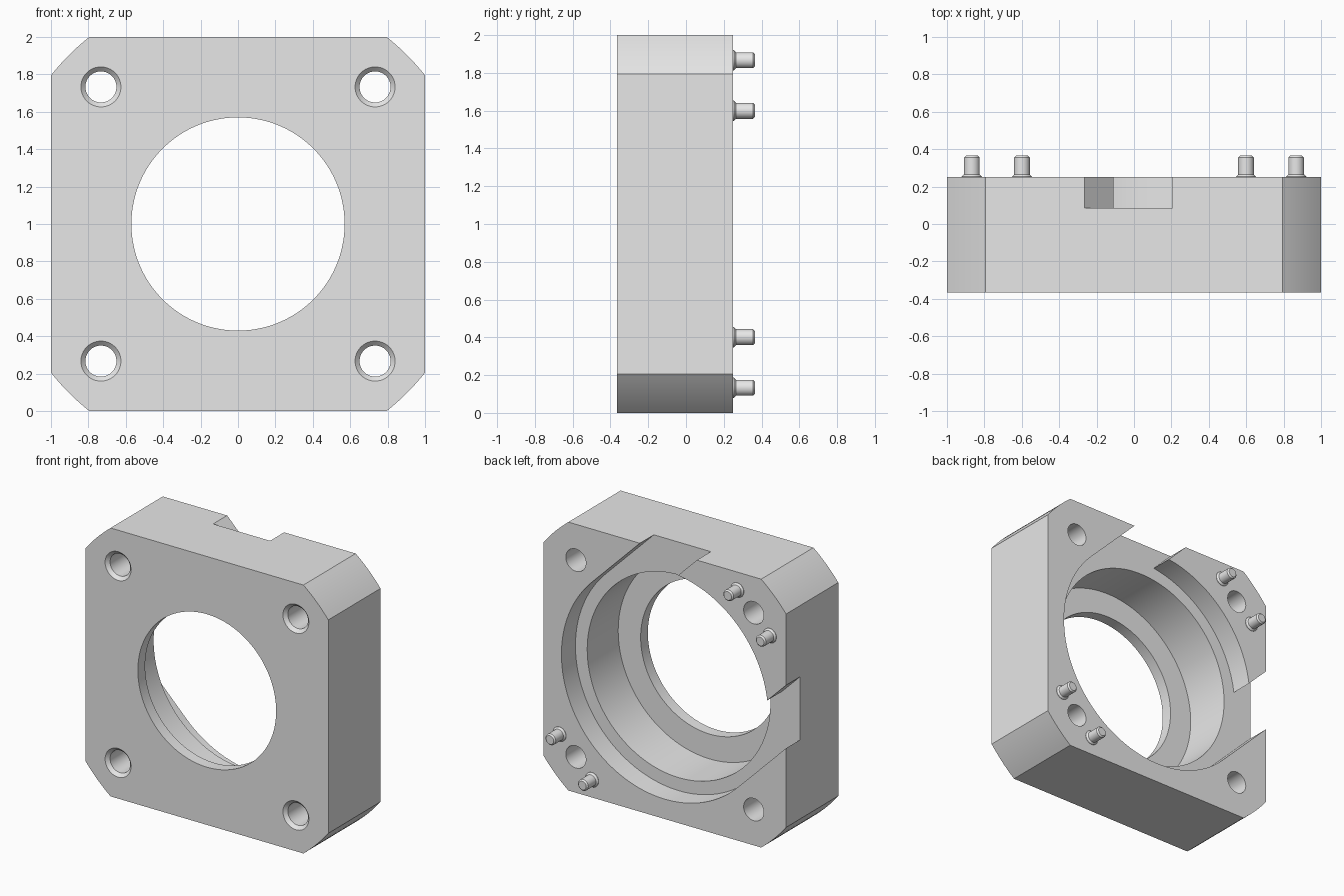
import bpy
import bmesh
from math import sin, cos, pi, sqrt, atan2

if "Cube" in bpy.data.objects:
    bpy.data.objects.remove(bpy.data.objects["Cube"], do_unlink=True)

FRONT, BACK, FLOOR = -0.365, 0.25, 0.085
RING, BORE, OPENING = 0.852, 0.755, 0.57
HOLE = 0.733

grey = bpy.data.materials.new("plain_grey")
grey.use_nodes = True
grey.diffuse_color = (0.8, 0.8, 0.8, 1)
grey.node_tree.nodes["Principled BSDF"].inputs["Base Color"].default_value = (0.8, 0.8, 0.8, 1)


def finish(bm, name):
    bmesh.ops.recalc_face_normals(bm, faces=bm.faces[:])
    mesh = bpy.data.meshes.new(name)
    bm.to_mesh(mesh)
    bm.free()
    mesh.materials.append(grey)
    ob = bpy.data.objects.new(name, mesh)
    bpy.context.collection.objects.link(ob)
    return ob


def activate(ob):
    bpy.ops.object.select_all(action='DESELECT')
    ob.select_set(True)
    bpy.context.view_layer.objects.active = ob


def arc(radius, start, end, steps):
    return [(radius * cos(start + (end - start) * i / steps),
             radius * sin(start + (end - start) * i / steps)) for i in range(steps + 1)]


def prism(name, outline, y0, y1):
    """Outline in x and z about the centre axis, extruded along y."""
    bm = bmesh.new()
    face = bm.faces.new([bm.verts.new((x, y0, z + 1)) for x, z in outline])
    new = bmesh.ops.extrude_face_region(bm, geom=[face])["geom"]
    for v in new:
        if isinstance(v, bmesh.types.BMVert):
            v.co.y = y1
    return finish(bm, name)


def lathe(name, profile, x, z, sides):
    """Closed solid turned about an axis along y; profile is (radius, y)."""
    bm = bmesh.new()
    rings = [[bm.verts.new((x + r * cos(2 * pi * i / sides), y, z + r * sin(2 * pi * i / sides)))
              for i in range(sides)] for r, y in profile]
    for a, b in zip(rings, rings[1:]):
        for i in range(sides):
            j = (i + 1) % sides
            bm.faces.new((a[i], a[j], b[j], b[i]))
    bm.faces.new(rings[0])
    bm.faces.new(rings[-1])
    return finish(bm, name)


def cut(target, cutter):
    cutter.hide_render = True
    mod = target.modifiers.new("cut", 'BOOLEAN')
    mod.operation = 'DIFFERENCE'
    mod.solver = 'EXACT'
    mod.object = cutter
    activate(target)
    bpy.ops.object.modifier_apply(modifier=mod.name)
    bpy.data.objects.remove(cutter, do_unlink=True)


# Square block with corners turned to a large radius
edge = 0.795
corner = atan2(edge, 1)
outline = []
for k in range(4):
    outline += arc(sqrt(1 + edge * edge), k * pi / 2 + corner, (k + 1) * pi / 2 - corner, 8)
housing = prism("housing", outline, FRONT, BACK)

# Rear recess: round pocket with two tangent slots running out diagonally
inner = 0.52
along = sqrt(RING ** 2 - inner ** 2)
half = atan2(inner, along)
pocket = arc(RING, pi / 2, 3 * pi / 2, 64)
pocket += [(2, -RING), (2, -inner)] + arc(RING, -half, half, 24) + [(2, inner), (2, RING)]
turned = [((v - u) / sqrt(2), (v + u) / sqrt(2)) for u, v in pocket]
cut(housing, prism("pocket_cutter", turned, FLOOR, 0.5))

# Stepped centre bore with a thin front lip
cut(housing, lathe("bore_cutter", [(OPENING, -0.5), (OPENING, -0.28), (BORE, -0.28), (BORE, 0.4)],
                   0, 1, 128))

# Countersunk corner holes
for sx in (-1, 1):
    for sz in (-1, 1):
        cut(housing, lathe("hole_cutter", [(0.127, FRONT - 0.02), (0.083, FRONT + 0.024), (0.083, 0.4)],
                           sx * HOLE, 1 + sz * HOLE, 48))

parts = [housing]

# Locating pins on either side of two opposite holes
pin = [(0.054, BACK - 0.01), (0.054, BACK + 0.003), (0.042, BACK + 0.015),
       (0.042, BACK + 0.105), (0.032, BACK + 0.115)]
for label, side in (("upper", 1), ("lower", -1)):
    for n, d in enumerate((-0.134, 0.134)):
        parts.append(lathe(f"{label}_pin_{n + 1}", pin, -side * HOLE + d, 1 + side * HOLE + d, 32))

for ob in parts:
    activate(ob)
    bpy.ops.object.shade_smooth_by_angle()
